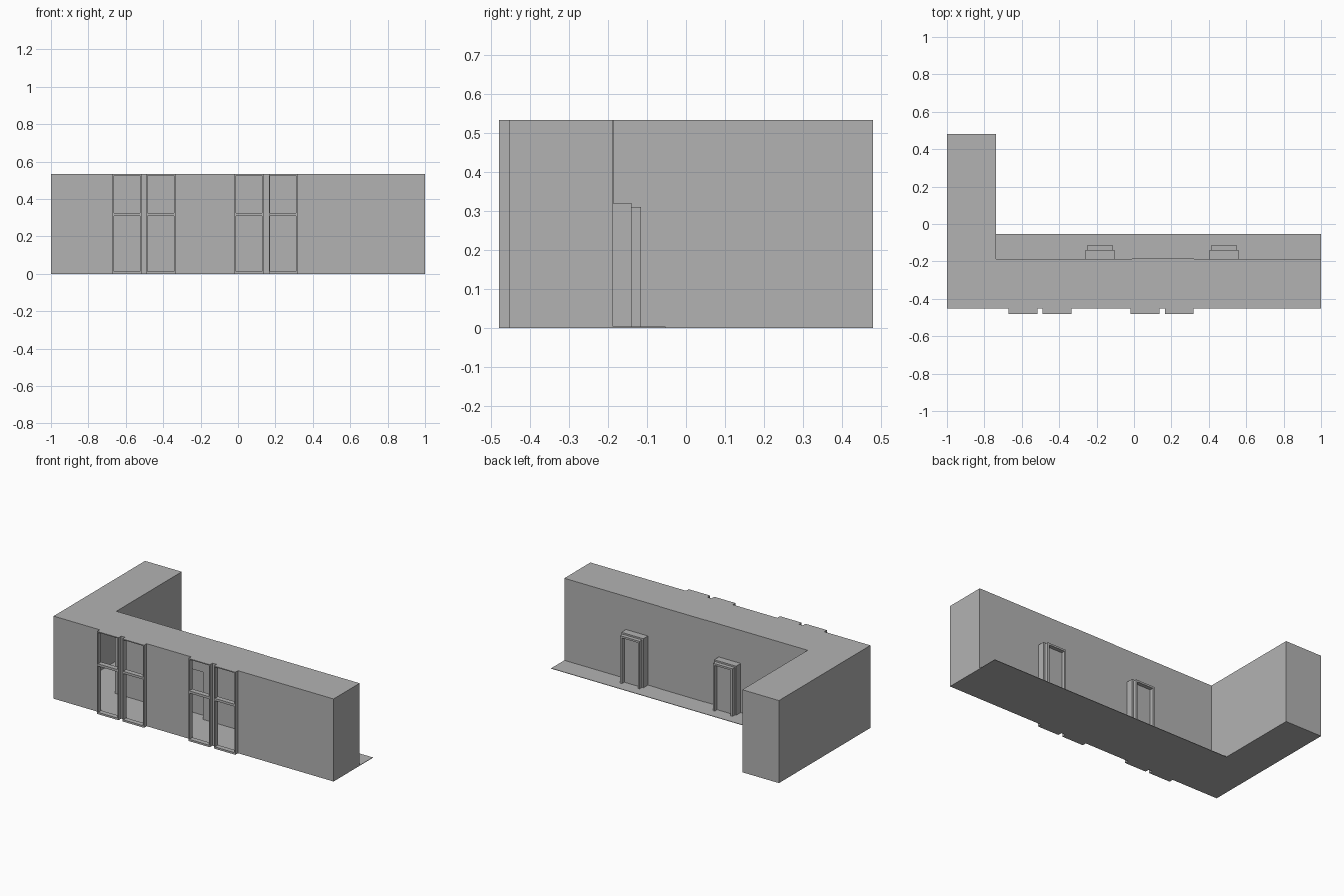
import bpy
import bmesh

if "Cube" in bpy.data.objects:
    bpy.data.objects.remove(bpy.data.objects["Cube"], do_unlink=True)

grey = bpy.data.materials.new("plain grey")
grey.use_nodes = True
colour = (0.45, 0.45, 0.45, 1)
grey.diffuse_color = colour
grey.node_tree.nodes["Principled BSDF"].inputs["Base Color"].default_value = colour

LEFT, INNER, RIGHT = -1.0, -0.738, 1.0
FRONT, REAR, WING_END, YARD = -0.453, -0.187, 0.48, -0.053
TOP, T = 0.533, 0.005


def make(name, boxes):
    """Join axis-aligned boxes, each (x0, x1, y0, y1, z0, z1), into one object."""
    bm = bmesh.new()
    for x0, x1, y0, y1, z0, z1 in boxes:
        cube = bmesh.ops.create_cube(bm, size=1)
        for v in cube["verts"]:
            v.co = (x1 if v.co.x > 0 else x0,
                    y1 if v.co.y > 0 else y0,
                    z1 if v.co.z > 0 else z0)
    mesh = bpy.data.meshes.new(name)
    bm.to_mesh(mesh)
    bm.free()
    mesh.materials.append(grey)
    obj = bpy.data.objects.new(name, mesh)
    bpy.context.collection.objects.link(obj)


def l_slab(name, rear, z0, z1):
    """L-shaped plate covering the main hall and the wing."""
    bm = bmesh.new()
    outline = [(LEFT, FRONT), (RIGHT, FRONT), (RIGHT, rear),
               (INNER, rear), (INNER, WING_END), (LEFT, WING_END)]
    face = bm.faces.new([bm.verts.new((x, y, z0)) for x, y in outline])
    extruded = bmesh.ops.extrude_face_region(bm, geom=[face])["geom"]
    for v in extruded:
        if isinstance(v, bmesh.types.BMVert):
            v.co.z = z1
    bmesh.ops.recalc_face_normals(bm, faces=bm.faces)
    mesh = bpy.data.meshes.new(name)
    bm.to_mesh(mesh)
    bm.free()
    mesh.materials.append(grey)
    bpy.context.collection.objects.link(bpy.data.objects.new(name, mesh))


# Floor with rear walkway, and flat roof
l_slab("floor", YARD, 0, 0.003)
l_slab("roof", REAR, TOP - T, TOP)

# Front wall: solid strips between the window openings
windows = [(-0.67, -0.517), (-0.49, -0.335), (-0.018, 0.135), (0.165, 0.317)]
edges = [LEFT] + [x for pair in windows for x in pair] + [RIGHT]
make("front_wall", [(a, b, FRONT, FRONT + T, 0, TOP)
                    for a, b in zip(edges[::2], edges[1::2])])

# Rear wall: strips between doorways plus the wall above them
doors = [(-0.26, -0.103), (0.403, 0.56)]
DOOR_TOP, W = 0.32, 0.012
edges = [INNER] + [x for a, b in doors for x in (a + W, b - W)] + [RIGHT]
wall = [(a, b, REAR - T, REAR, 0, TOP) for a, b in zip(edges[::2], edges[1::2])]
wall += [(a + W, b - W, REAR - T, REAR, DOOR_TOP - W, TOP) for a, b in doors]
make("rear_wall", wall)

# Slightly proud wall panel on the rear
make("rear_wall_panel", [(-0.01, 0.32, REAR, REAR + 0.002, 0, TOP)])

# Outer walls of the hall end and the wing
make("side_wall", [(RIGHT - T, RIGHT, FRONT, REAR, 0, TOP)])
make("wing_walls", [
    (LEFT, LEFT + T, FRONT, WING_END, 0, TOP),
    (INNER - T, INNER, REAR - T, WING_END, 0, TOP),
    (LEFT, INNER, WING_END - T, WING_END, 0, TOP)])


def portal(a, b, y0, y1, top):
    """Two jambs and a lintel."""
    return [(a, a + W, y0, y1, 0, top), (b - W, b, y0, y1, 0, top),
            (a + W, b - W, y0, y1, top - W, top)]


# Stepped door surrounds with a recessed door
for side, (a, b) in zip(("right", "left"), doors):
    make(side + "_door_frame", portal(a, b, REAR, -0.14, DOOR_TOP)
         + portal(a + 0.009, b - 0.009, -0.14, -0.115, DOOR_TOP - 0.01))
    make(side + "_door", [(a + W, b - W, -0.145, -0.14, 0, DOOR_TOP - W)])

# Open window frames projecting from the front, each with a cross rail
F, OUT = 0.006, -0.48
for i, (a, b) in enumerate(windows):
    bars = [(x, x + F, OUT, FRONT + T, 0, TOP) for x in (a, b - F)]
    bars += [(a + F, b - F, OUT, FRONT + T, z0, z1)
             for z0, z1 in ((0, 0.012), (0.31, 0.325), (TOP - F, TOP))]
    make("window_frame_%d" % (i + 1), bars)
